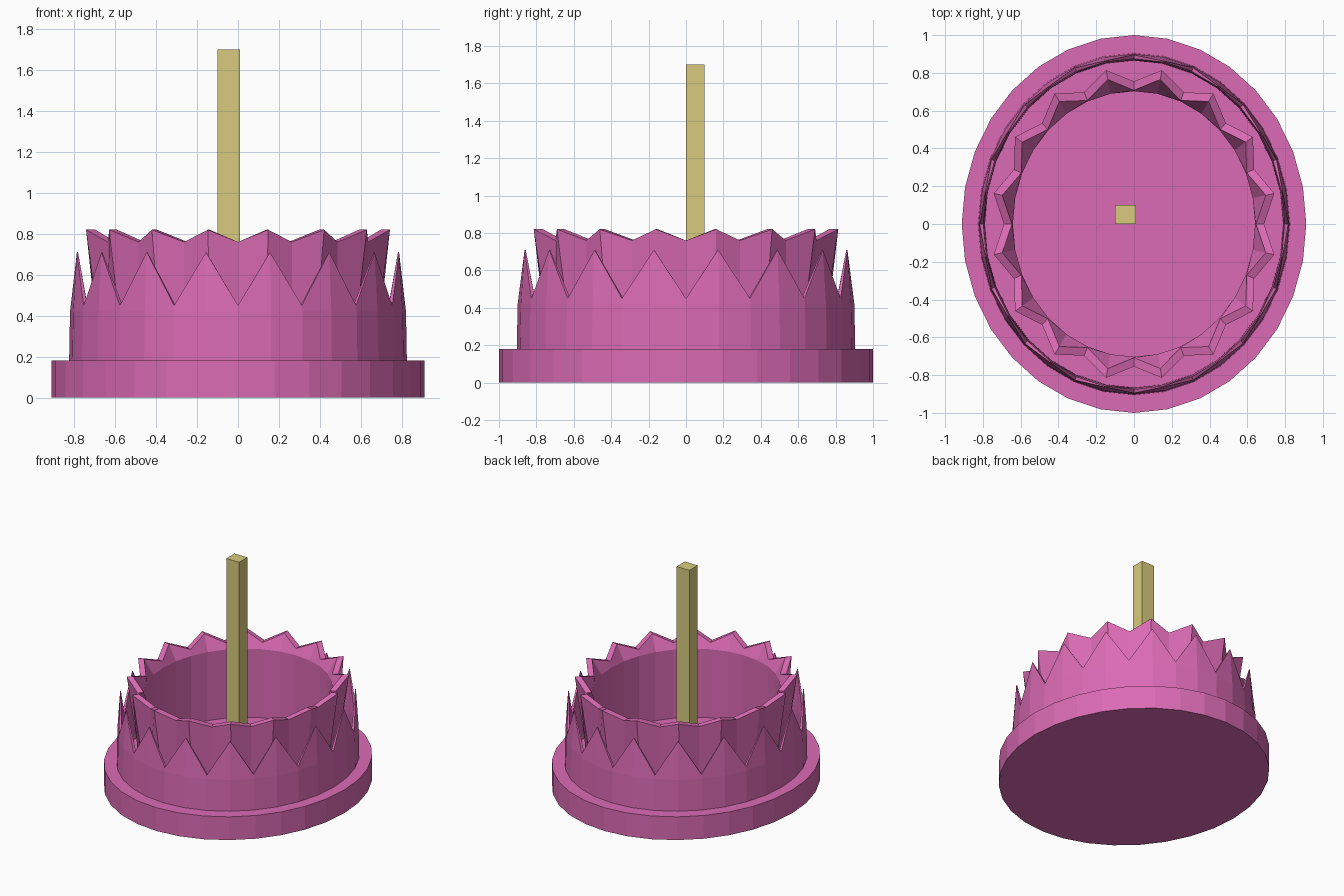
import bpy, bmesh
from math import cos, sin, tau

SIDES = 32
OVAL = 0.912  # width of the oval relative to its depth

cube = bpy.data.objects.get("Cube")
if cube:
    bpy.data.objects.remove(cube, do_unlink=True)


def material(name, colour):
    mat = bpy.data.materials.new(name)
    mat.use_nodes = True
    mat.diffuse_color = colour
    mat.node_tree.nodes["Principled BSDF"].inputs["Base Color"].default_value = colour
    return mat


def finish(name, bm, mat):
    bmesh.ops.recalc_face_normals(bm, faces=bm.faces[:])
    mesh = bpy.data.meshes.new(name)
    bm.to_mesh(mesh)
    bm.free()
    mesh.materials.append(mat)
    obj = bpy.data.objects.new(name, mesh)
    bpy.context.collection.objects.link(obj)
    return obj


def ring(bm, valley, tip):
    """Oval ring alternating between a valley and a tip, each (radius, height)."""
    verts = []
    for i in range(SIDES):
        r, z = tip if i % 2 else valley
        a = tau * i / SIDES
        verts.append(bm.verts.new((OVAL * r * cos(a), r * sin(a), z)))
    return verts


def bridge(bm, a, b):
    for i in range(SIDES):
        j = (i + 1) % SIDES
        bm.faces.new((a[i], a[j], b[j], b[i]))


def wall(name, levels, mat):
    """Closed band lofted through (valley, tip) rings, outside up then inside down."""
    bm = bmesh.new()
    rings = [ring(bm, *level) for level in levels]
    for k, current in enumerate(rings):
        bridge(bm, current, rings[(k + 1) % len(rings)])
    return finish(name, bm, mat)


def level(r, z):
    return (r, z), (r, z)


pink = material("pink", (0.71, 0.147, 0.46, 1))
tan = material("tan", (0.69, 0.60, 0.21, 1))

# Solid oval base
bm = bmesh.new()
low, high = ring(bm, *level(1, 0)), ring(bm, *level(1, 0.18))
bridge(bm, low, high)
bm.faces.new(low)
bm.faces.new(high)
finish("base", bm, pink)

# Thin outer collar with tall pointed spikes
wall("outer_collar", [
    level(0.905, 0.17),
    level(0.90, 0.42),
    ((0.895, 0.45), (0.88, 0.71)),
    ((0.875, 0.45), (0.874, 0.71)),
    level(0.867, 0.42),
    level(0.865, 0.17),
], pink)

# Inner tube whose rim flares out into a crown of teeth
wall("inner_crown", [
    level(0.75, 0.17),
    level(0.755, 0.32),
    ((0.755, 0.76), (0.83, 0.82)),
    ((0.708, 0.76), (0.78, 0.82)),
    level(0.703, 0.71),
    level(0.703, 0.17),
], pink)

# Square post standing just off centre
bm = bmesh.new()
bmesh.ops.create_cube(bm, size=1)
bmesh.ops.scale(bm, vec=(0.11, 0.10, 1.53), verts=bm.verts[:])
bmesh.ops.translate(bm, vec=(-0.045, 0.05, 0.935), verts=bm.verts[:])
finish("post", bm, tan)
